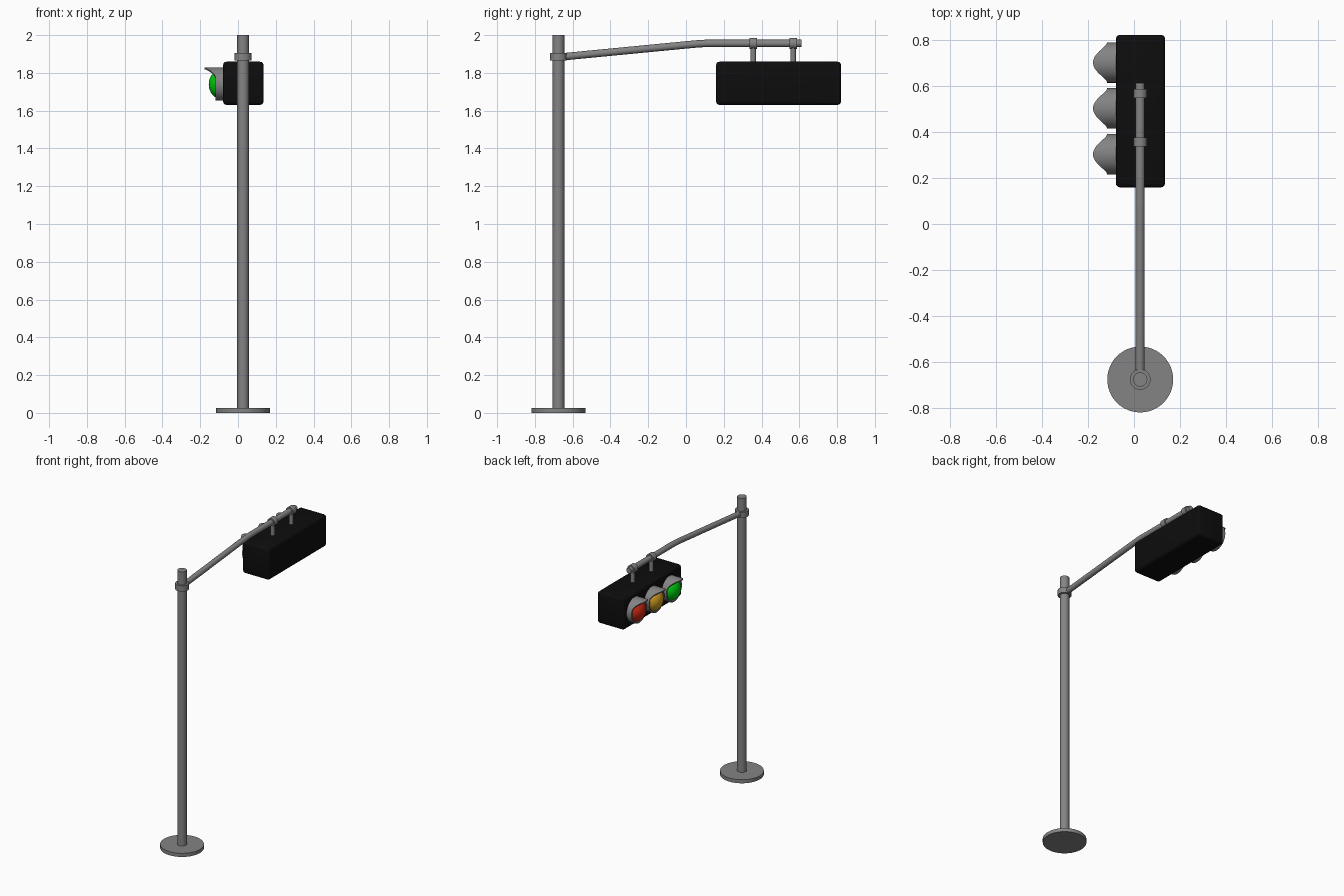
import bpy
import bmesh
from math import cos, sin, pi, radians
from mathutils import Matrix, Vector

cube = bpy.data.objects.get("Cube")
if cube:
    bpy.data.objects.remove(cube, do_unlink=True)


def material(name, r, g, b):
    m = bpy.data.materials.new(name)
    m.use_nodes = True
    m.diffuse_color = (r, g, b, 1)
    bsdf = next(n for n in m.node_tree.nodes if n.type == 'BSDF_PRINCIPLED')
    bsdf.inputs["Base Color"].default_value = (r, g, b, 1)
    return m


GREY = material("galvanised grey", 0.23, 0.23, 0.23)
BLACK = material("housing black", 0.004, 0.004, 0.004)
RED = material("lamp red", 0.62, 0.02, 0.006)
AMBER = material("lamp amber", 0.62, 0.33, 0.015)
GREEN = material("lamp green", 0.0, 0.6, 0.005)


def smooth(obj):
    bpy.ops.object.select_all(action='DESELECT')
    obj.select_set(True)
    bpy.context.view_layer.objects.active = obj
    bpy.ops.object.shade_smooth_by_angle(angle=radians(35))


def add(name, bm, mat):
    bmesh.ops.recalc_face_normals(bm, faces=bm.faces)
    mesh = bpy.data.meshes.new(name)
    bm.to_mesh(mesh)
    bm.free()
    mesh.materials.append(mat)
    obj = bpy.data.objects.new(name, mesh)
    bpy.context.collection.objects.link(obj)
    smooth(obj)
    return obj


def rod(name, start, end, radius, mat=GREY, sides=32):
    a, b = Vector(start), Vector(end)
    turn = (b - a).to_track_quat('Z', 'Y').to_matrix().to_4x4()
    bm = bmesh.new()
    bmesh.ops.create_cone(bm, cap_ends=True, segments=sides, radius1=radius,
                          radius2=radius, depth=(b - a).length,
                          matrix=Matrix.Translation((a + b) / 2) @ turn)
    return add(name, bm, mat)


PX, PY = 0.027, -0.675   # pole axis
ARM_Z = 1.956

# Base, pole and collar
rod("base_plate", (PX, PY, 0), (PX, PY, 0.026), 0.143, sides=48)
rod("pole", (PX, PY, 0.02), (PX, PY, 2), 0.031)
rod("pole_collar", (PX, PY, 1.865), (PX, PY, 1.906), 0.045)

# Bent arm
curve = bpy.data.curves.new("arm", 'CURVE')
curve.dimensions = '3D'
curve.bevel_depth = 0.0195
curve.bevel_resolution = 6
curve.use_fill_caps = True
path = [(PY, 1.883), (0.02, 1.95), (0.06, 1.9535), (0.1, ARM_Z), (0.612, ARM_Z)]
spline = curve.splines.new('POLY')
spline.points.add(len(path) - 1)
for p, (y, z) in zip(spline.points, path):
    p.co = (PX, y, z, 1)
curve.materials.append(GREY)
arm = bpy.data.objects.new("arm", curve)
bpy.context.collection.objects.link(arm)
bpy.ops.object.select_all(action='DESELECT')
arm.select_set(True)
bpy.context.view_layer.objects.active = arm
bpy.ops.object.convert(target='MESH')
smooth(bpy.context.view_layer.objects.active)

# Clamps and hanger rods
for label, y in (("inner", 0.356), ("outer", 0.567)):
    rod(label + "_clamp", (PX, y - 0.02, ARM_Z), (PX, y + 0.02, ARM_Z), 0.029)
    rod(label + "_hanger", (PX, y, 1.85), (PX, y, ARM_Z), 0.0145, sides=20)

# Signal housing with rounded edges
bm = bmesh.new()
bmesh.ops.create_cube(bm, size=1, matrix=Matrix.Translation((0.028, 0.49, 1.745))
                      @ Matrix.Diagonal((0.214, 0.662, 0.228, 1)))
bmesh.ops.bevel(bm, geom=bm.edges[:], offset=0.018, segments=3, profile=0.5,
                affect='EDGES', clamp_overlap=True)
add("signal_housing", bm, BLACK)


def visor(name, y, z):
    """Round tube facing -x, reaching further out along its top."""
    outer, inner, n, back = 0.088, 0.079, 64, -0.07
    bm = bmesh.new()
    rings = []
    for i in range(n):
        t = 2 * pi * i / n - pi
        reach = 0.5 + 0.5 * cos(pi * min(1, abs(t) / radians(72)))
        front = -0.118 - 0.06 * reach
        rings.append([bm.verts.new((x, y + r * sin(t), z + r * cos(t)))
                      for x, r in ((back, outer), (front, outer),
                                   (front, inner), (back, inner))])
    for i in range(n):
        a, b = rings[i], rings[(i + 1) % n]
        for k in range(4):
            m = (k + 1) % 4
            bm.faces.new((a[k], a[m], b[m], b[k]))
    return add(name, bm, GREY)


def lens(name, y, z, mat):
    """Domed half ellipsoid facing -x."""
    bm = bmesh.new()
    bmesh.ops.create_uvsphere(bm, u_segments=32, v_segments=16, radius=1)
    bmesh.ops.bisect_plane(bm, geom=bm.verts[:] + bm.edges[:] + bm.faces[:],
                           plane_co=(0, 0, 0), plane_no=(0, 0, -1),
                           clear_outer=True)
    bmesh.ops.transform(bm, verts=bm.verts, matrix=Matrix.Translation((-0.085, y, z))
                        @ Matrix.Rotation(-pi / 2, 4, 'Y')
                        @ Matrix.Diagonal((0.079, 0.079, 0.07, 1)))
    obj = add(name, bm, mat)
    return obj


# Three lamps
for label, y, mat in (("green", 0.303, GREEN), ("amber", 0.502, AMBER),
                      ("red", 0.701, RED)):
    visor(label + "_visor", y, 1.741)
    lens(label + "_lens", y, 1.739, mat)
